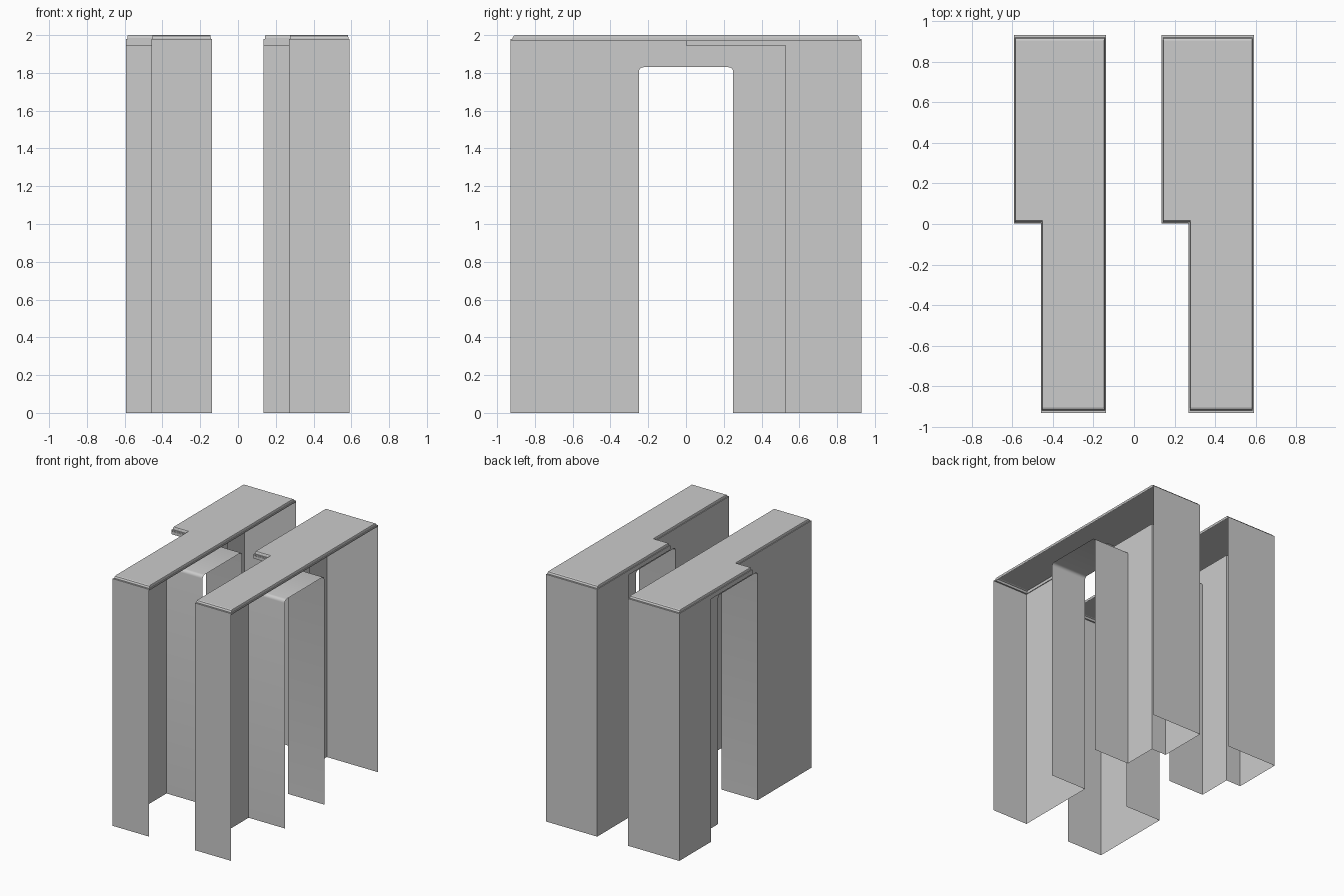
import bpy, math

if "Cube" in bpy.data.objects:
    bpy.data.objects.remove(bpy.data.objects["Cube"])

X0, X1, X2 = -0.592, -0.459, -0.138   # wide side, narrow side, open side
YE, YS, YA = 0.93, 0.53, 0.25         # end walls, step wall, arch half width
ZL, ZO, ZA, R = 1.97, 1.945, 1.83, 0.025
PITCH = 0.728                         # distance between the two units


def add(name, verts, faces, dx):
    me = bpy.data.meshes.new(name)
    me.from_pydata(verts, [], faces)
    me.update()
    ob = bpy.data.objects.new(name, me)
    bpy.context.collection.objects.link(ob)
    ob.location.x = dx
    return ob


def strip(name, a, b, dx, closed=False):
    """Sheet joining two matching rows of points."""
    n = len(a)
    m = n if closed else n - 1
    faces = [(i, (i + 1) % n, n + (i + 1) % n, n + i) for i in range(m)]
    return add(name, a + b, faces, dx)


def wall(name, plan, z0, z1, dx):
    """Vertical sheet along a plan line."""
    return strip(name, [(x, y, z0) for x, y in plan],
                 [(x, y, z1) for x, y in plan], dx)


def plan_ring(ix, iy, z):
    """L-shaped outline of the lid, counter-clockwise, moved inward."""
    return [(X1 + ix, -YE + iy, z), (X2 - ix, -YE + iy, z),
            (X2 - ix, YE - iy, z), (X0 + ix, YE - iy, z),
            (X0 + ix, 0.005 + iy / 2, z), (X1 + ix, 0.005 + iy / 2, z)]


# Rounded arch line in the side plane (y, z)
arch = [(-YA, 0)]
for cy, start in ((-YA + R, 180), (YA - R, 90)):
    for k in range(5):
        t = math.radians(start - k * 22.5)
        arch.append((cy + R * math.cos(t), ZA - R + R * math.sin(t)))
arch.append((YA, 0))

for side, dx in (("left", 0.0), ("right", PITCH)):
    # end walls and rear stepped casing
    wall(side + "_front_wall", [(X1, -YE), (X2, -YE)], 0, ZL, dx)
    wall(side + "_rear_casing", [(X2, YE), (X0, YE), (X0, YS), (X1, YS)], 0, ZO, dx)
    wall(side + "_rear_band", [(X2, YE), (X0, YE), (X0, 0.003), (X1, 0.003)], ZO, ZL, dx)

    # side wall with the arched opening
    outline = [(-YE, 0)] + arch + [(YS, 0), (YS, ZO), (0.003, ZO), (0.003, ZL), (-YE, ZL)]
    add(side + "_side_wall", [(X1, y, z) for y, z in outline],
        [tuple(reversed(range(len(outline))))], dx)

    # lining of the arch
    lining = strip(side + "_arch_lining", [(X1, y, z) for y, z in arch],
                   [(X2, y, z) for y, z in arch], dx)
    for o in bpy.context.selected_objects:
        o.select_set(False)
    lining.select_set(True)
    bpy.context.view_layer.objects.active = lining
    bpy.ops.object.shade_smooth_by_angle(angle=math.radians(40))

    # underside of the overhang
    add(side + "_overhang_underside",
        [(X0, 0.003, ZO), (X0, YS, ZO), (X1, YS, ZO), (X1, 0.003, ZO)],
        [(0, 1, 2, 3)], dx)

    # lid with a small ledge and softened ends
    rings = [plan_ring(*p) for p in (
        (0, 0, ZL), (0, 0, 1.98), (0.006, 0.012, 1.98), (0.006, 0.012, 1.986),
        (0.007, 0.017, 1.996), (0.009, 0.025, 2.0))]
    faces = []
    for r in range(len(rings) - 1):
        for i in range(6):
            j = (i + 1) % 6
            faces.append((r * 6 + i, r * 6 + j, r * 6 + 6 + j, r * 6 + 6 + i))
    top = (len(rings) - 1) * 6
    faces.append(tuple(range(top, top + 6)))
    add(side + "_lid", [v for ring in rings for v in ring], faces, dx)
